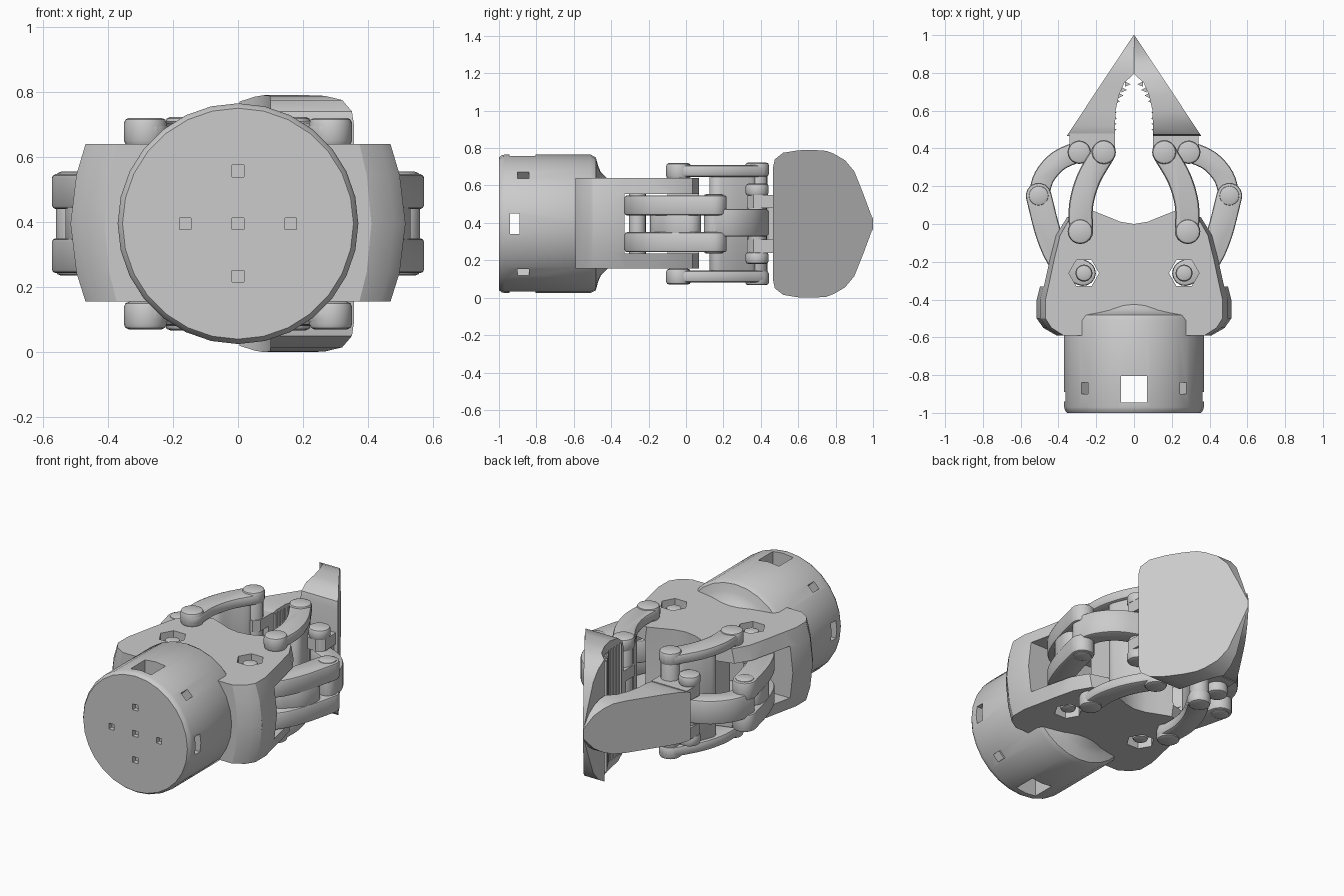
import bpy, bmesh, math
from mathutils import Vector, Matrix

MID = 0.395  # height of the wrist axis

cube = bpy.data.objects.get("Cube")
if cube:
    bpy.data.objects.remove(cube)

grey = bpy.data.materials.new("machine_grey")
grey.use_nodes = True
grey.diffuse_color = (0.6, 0.6, 0.6, 1)
grey.node_tree.nodes["Principled BSDF"].inputs["Base Color"].default_value = (0.6, 0.6, 0.6, 1)


def loft(name, rings):
    """Skin a list of equal-length point rings and cap both ends."""
    bm = bmesh.new()
    loops = [[bm.verts.new(p) for p in ring] for ring in rings]
    n = len(loops[0])
    for a, b in zip(loops, loops[1:]):
        for i in range(n):
            j = (i + 1) % n
            bm.faces.new((a[i], a[j], b[j], b[i]))
    bm.faces.new(loops[0])
    bm.faces.new(loops[-1])
    bmesh.ops.recalc_face_normals(bm, faces=bm.faces)
    mesh = bpy.data.meshes.new(name)
    bm.to_mesh(mesh)
    bm.free()
    mesh.materials.append(grey)
    obj = bpy.data.objects.new(name, mesh)
    bpy.context.collection.objects.link(obj)
    return obj


def plate(name, outline, z0, z1):
    return loft(name, [[(x, y, z) for x, y in outline] for z in (z0, z1)])


def disc(centre, r, sides=20):
    return [(centre[0] + r * math.cos(math.tau * i / sides),
             centre[1] + r * math.sin(math.tau * i / sides)) for i in range(sides)]


def soft_levels(z0, z1, r, bevel):
    """Height and radius pairs with chamfered ends."""
    z0, z1 = sorted((z0, z1))
    return [(z0, r - bevel), (z0 + bevel * 0.3, r - bevel * 0.3), (z0 + bevel, r),
            (z1 - bevel, r), (z1 - bevel * 0.3, r - bevel * 0.3), (z1, r - bevel)]


def pin(name, centre, r, z0, z1, bevel=0.016):
    loft(name, [[(x, y, z) for x, y in disc(centre, q)] for z, q in soft_levels(z0, z1, r, bevel)])


def smooth_path(pts, steps=4):
    """Catmull-Rom curve through the points."""
    p = [Vector(q) for q in pts]
    p = [2 * p[0] - p[1]] + p + [2 * p[-1] - p[-2]]
    out = []
    for a, b, c, d in zip(p, p[1:], p[2:], p[3:]):
        for k in range(steps):
            t = k / steps
            out.append(0.5 * (2 * b + (c - a) * t + (2 * a - 5 * b + 4 * c - d) * t * t
                              + (3 * b - a - 3 * c + d) * t ** 3))
    return out + [p[-2]]


def bar_outline(pts, r, side):
    """Outline of a curved bar with round ends, mirrored by side."""
    path = smooth_path(pts)
    left, right = [], []
    for i, p in enumerate(path):
        t = (path[min(i + 1, len(path) - 1)] - path[max(i - 1, 0)]).normalized()
        n = Vector((-t.y, t.x)) * r
        left.append(p + n)
        right.append(p - n)

    def cap(c, start):
        a0 = math.atan2(start.y - c.y, start.x - c.x)
        return [c + r * Vector((math.cos(a0 - math.pi * k / 8), math.sin(a0 - math.pi * k / 8)))
                for k in range(1, 8)]
    outline = left + cap(path[-1], left[-1]) + right[::-1] + cap(path[0], right[0])
    return [(side * p.x, p.y) for p in outline]


def bar(name, pts, r, side, z0, z1, bevel=0.012):
    loft(name, [[(x, y, z) for x, y in bar_outline(pts, q, side)]
                for z, q in soft_levels(z0, z1, r, bevel)])


def box(x, y, z, sx, sy, sz, turn=0):
    """Box cutter, turned about the wrist axis."""
    pts = [(x - sx, y - sy), (x + sx, y - sy), (x + sx, y + sy), (x - sx, y + sy)]
    obj = plate("cutter", pts, z - sz, z + sz)
    axis = Vector((0, 0, MID))
    obj.data.transform(Matrix.Translation(axis) @ Matrix.Rotation(turn, 4, 'Y') @ Matrix.Translation(-axis))
    return obj


def cut(obj, cutters):
    for c in cutters:
        mod = obj.modifiers.new("cut", 'BOOLEAN')
        mod.operation = 'DIFFERENCE'
        mod.solver = 'EXACT'
        mod.object = c
    bpy.context.view_layer.update()
    mesh = bpy.data.meshes.new_from_object(obj.evaluated_get(bpy.context.evaluated_depsgraph_get()))
    obj.modifiers.clear()
    obj.data = mesh
    for c in cutters:
        bpy.data.objects.remove(c)


# Wrist drum with windows, angled screw holes and mounting holes
drum_profile = [(-1, 0.355), (-0.985, 0.366), (-0.97, 0.37), (-0.51, 0.37), (-0.482, 0.355),
                (-0.47, 0.31), (-0.455, 0.275), (-0.42, 0.24)]
drum = loft("wrist_drum", [[(x, y, z + MID) for x, z in disc((0, 0), r, 28)] for y, r in drum_profile])
cutters = [box(0, -0.875, MID, 0.07, 0.07, 0.5), box(0, -0.915, MID, 0.5, 0.025, 0.055)]
cutters += [box(0, -0.87, MID + 0.37, 0.025, 0.03, 0.06, math.radians(a)) for a in (45, 135, 225, 315)]
cutters += [box(x, -1, MID + z, 0.018, 0.03, 0.018)
            for x, z in ((0, 0), (0.162, 0), (-0.162, 0), (0, 0.162), (0, -0.162))]
cut(drum, cutters)

# Palm housing, widest at mid height, hollowed for the cranks
half = [(0, 0.0), (0.08, 0.012), (0.16, 0.042), (0.24, 0.07), (0.37, 0.035), (0.43, -0.06), (0.465, -0.19),
        (0.495, -0.32), (0.515, -0.4), (0.515, -0.5), (0.48, -0.55), (0.41, -0.59)]
outline = half + [(-x, y) for x, y in half[:0:-1]]
levels = [(-0.24, 0.91), (-0.15, 0.965), (0, 1), (0.15, 0.965), (0.245, 0.91)]
palm = loft("palm_housing", [[(x * s, y, MID + z) for x, y in outline] for z, s in levels])
cutters = [box(0, -0.215, MID, 0.7, 0.115, 0.16)]
for s in (-1, 1):
    cutters.append(box(s * 0.45, -0.08, MID, 0.22, 0.245, 0.159))
    cutters.append(plate("cutter", disc((s * 0.265, -0.26), 0.08, 6), 0, 1))
cut(palm, cutters)

# Finger sections: y, inner x, half height on the wide and the narrow finger
sections = [(0.465, 0.1, 0.3, 0.145), (0.475, 0.1, 0.345, 0.15), (0.52, 0.1, 0.38, 0.158),
            (0.6, 0.098, 0.393, 0.16), (0.68, 0.08, 0.395, 0.16), (0.75, 0.05, 0.39, 0.16),
            (0.79, 0.004, 0.375, 0.16), (0.85, 0.003, 0.34, 0.155), (0.9, 0.002, 0.28, 0.135),
            (0.95, 0.001, 0.155, 0.1), (1, 0, 0.02, 0.03)]

for s, label, column in ((1, "left", 2), (-1, "right", 3)):
    # Finger wedge
    rings = []
    for sec in sections:
        y, xi, h = sec[0], sec[1], sec[column]
        xo = 0.355 * (1 - y) / 0.535 + 0.002
        rings.append([(s * xi, y, MID - h), (s * xo, y, MID - h), (s * xo, y, MID + h), (s * xi, y, MID + h)])
    loft(label + "_finger", rings)
    # Gripping teeth along the inner curve
    h = sections[2][column] * 0.9
    for k in range(9):
        y = 0.5 + 0.03 * k
        x = 0.1 - 0.018 * max(0, k - 4)
        plate(f"{label}_tooth_{k + 1}", [(s * (x + 0.02), y - 0.014), (s * (x - 0.009), y),
                                         (s * (x + 0.02), y + 0.014)], MID - h, MID + h)

    # Crank: solid waist with a notch at the pivot end and a fork at the pin end
    crank = [(0.27, -0.26), (0.38, -0.2), (0.45, -0.06), (0.505, 0.15)]
    bar(label + "_crank_lower", crank, 0.068, s, MID - 0.152, MID - 0.045)
    bar(label + "_crank_upper", crank, 0.068, s, MID + 0.045, MID + 0.152)
    bar(label + "_crank_waist", [(0.385, -0.13), (0.45, -0.06), (0.47, 0.02)], 0.062, s, MID - 0.07, MID + 0.07)
    pin(label + "_crank_pivot", (s * 0.265, -0.26), 0.045, 0.165, 0.625)
    pin(label + "_crank_pin", (s * 0.505, 0.15), 0.055, MID - 0.16, MID + 0.16)

    # Outer link from crank to finger
    link = [(0.505, 0.15), (0.475, 0.25), (0.4, 0.335), (0.29, 0.385)]
    bar(label + "_outer_link", link, 0.055, s, MID - 0.068, MID + 0.08)
    pin(label + "_outer_link_pin", (s * 0.29, 0.38), 0.05, MID - 0.2, MID + 0.2)

    # Inner link: matching upper and lower arms around a web and a tall pin
    arm = [(0.28, -0.04), (0.28, 0.1), (0.24, 0.24), (0.16, 0.38)]
    for end, d in (("lower", -1), ("upper", 1)):
        bar(f"{label}_inner_arm_{end}", arm, 0.064, s, MID + d * 0.25, MID + d * 0.315, 0.018)
        pin(f"{label}_arm_pivot_cap_{end}", (s * 0.285, -0.04), 0.066, MID + d * 0.24, MID + d * 0.325)
        pin(f"{label}_arm_tip_cap_{end}", (s * 0.16, 0.38), 0.064, MID + d * 0.255, MID + d * 0.328)
        # Knuckles that hold the finger to both links
        pts = [(0.1, 0.36), (0.13, 0.325), (0.3, 0.325), (0.345, 0.36), (0.34, 0.48), (0.1, 0.48)]
        plate(f"{label}_knuckle_{end}", [(s * x, y) for x, y in pts], MID + d * 0.085, MID + d * 0.155)
        pin(f"{label}_knuckle_cap_{end}", (s * 0.29, 0.38), 0.062, MID + d * 0.15, MID + d * 0.215)
    bar(label + "_inner_web", [(0.268, 0.17), (0.24, 0.24), (0.19, 0.33)], 0.045, s, MID - 0.26, MID + 0.26)
    pin(label + "_inner_column", (s * 0.16, 0.38), 0.055, MID - 0.29, MID + 0.29)
    plate(label + "_knuckle_root", [(s * x, y) for x, y in ((0.1, 0.44), (0.33, 0.44), (0.33, 0.475), (0.1, 0.475))],
          MID - 0.15, MID + 0.15)

# Smooth the round surfaces and keep the machined edges crisp
bpy.ops.object.select_all(action='DESELECT')
for obj in bpy.context.scene.objects:
    if obj.type == 'MESH' and grey.name in obj.data.materials:
        obj.select_set(True)
        bpy.context.view_layer.objects.active = obj
bpy.ops.object.shade_smooth_by_angle(angle=math.radians(30))
